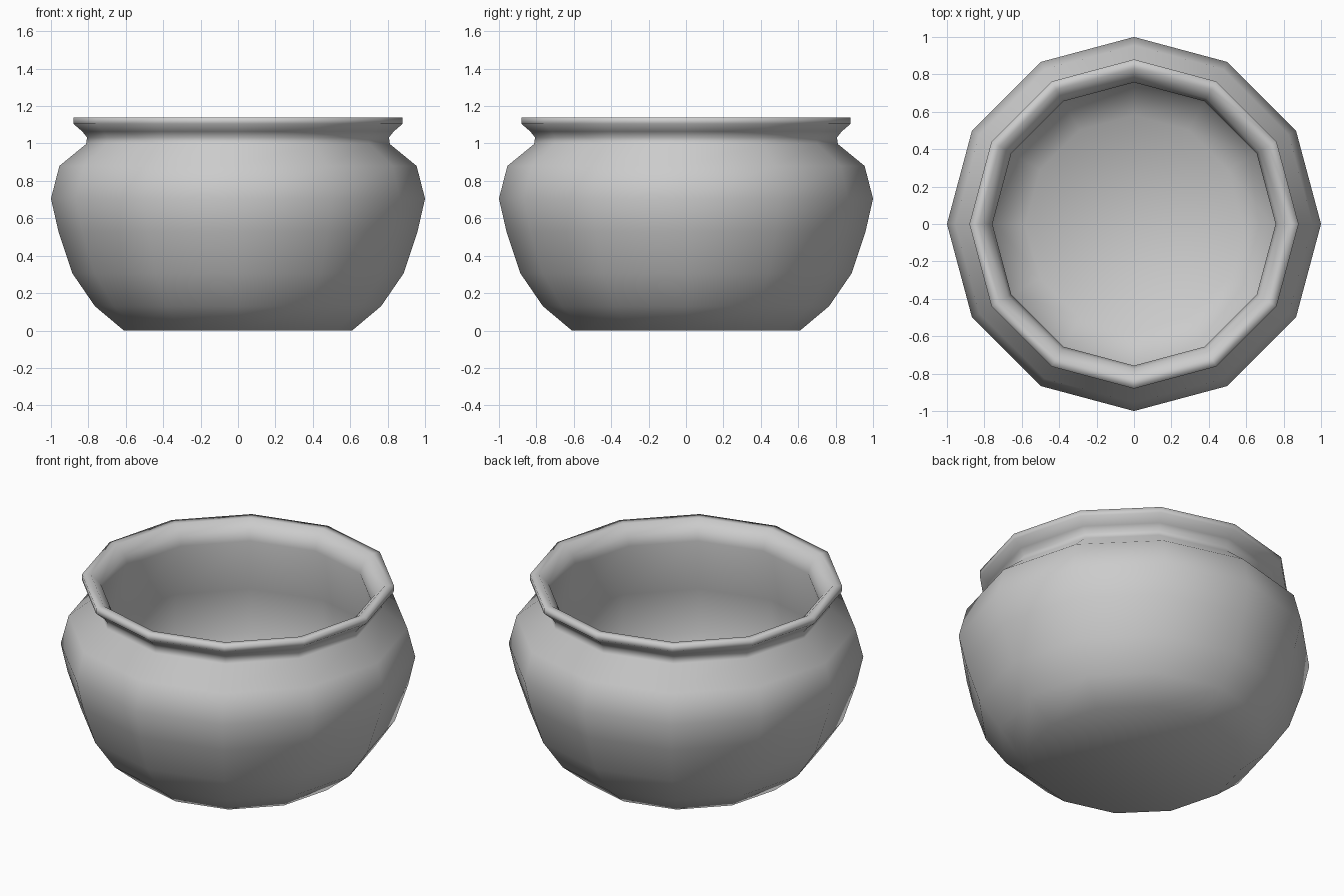
import bpy, bmesh
from math import tau, cos, sin

if "Cube" in bpy.data.objects:
    bpy.data.objects.remove(bpy.data.objects["Cube"])

SIDES = 12

# Closed wall section (radius, height): outside upward, over the lip, down inside
profile = [
    (0.61, 0.0), (0.765, 0.13), (0.885, 0.305), (0.96, 0.53), (1.0, 0.705),
    (0.955, 0.88), (0.812, 0.997), (0.807, 1.032), (0.832, 1.064), (0.88, 1.105),
    (0.88, 1.14), (0.83, 1.14), (0.775, 1.085), (0.757, 1.03), (0.83, 0.7),
    (0.85, 0.42), (0.74, 0.19), (0.58, 0.06),
]


def lathe(name, points, sides):
    bm = bmesh.new()
    rings = [[bm.verts.new((r * cos(tau * i / sides), r * sin(tau * i / sides), z))
              for i in range(sides)] for r, z in points]
    for a, b in zip(rings, rings[1:]):
        for i in range(sides):
            j = (i + 1) % sides
            bm.faces.new((a[i], a[j], b[j], b[i]))
    # Underside and inner floor
    bm.faces.new(rings[0][::-1])
    bm.faces.new(rings[-1])
    bmesh.ops.recalc_face_normals(bm, faces=bm.faces[:])
    for f in bm.faces:
        f.smooth = True
    mesh = bpy.data.meshes.new(name)
    bm.to_mesh(mesh)
    bm.free()
    obj = bpy.data.objects.new(name, mesh)
    bpy.context.collection.objects.link(obj)
    return obj


# Pot body with neck and flared lip
lathe("pot", profile, SIDES)
